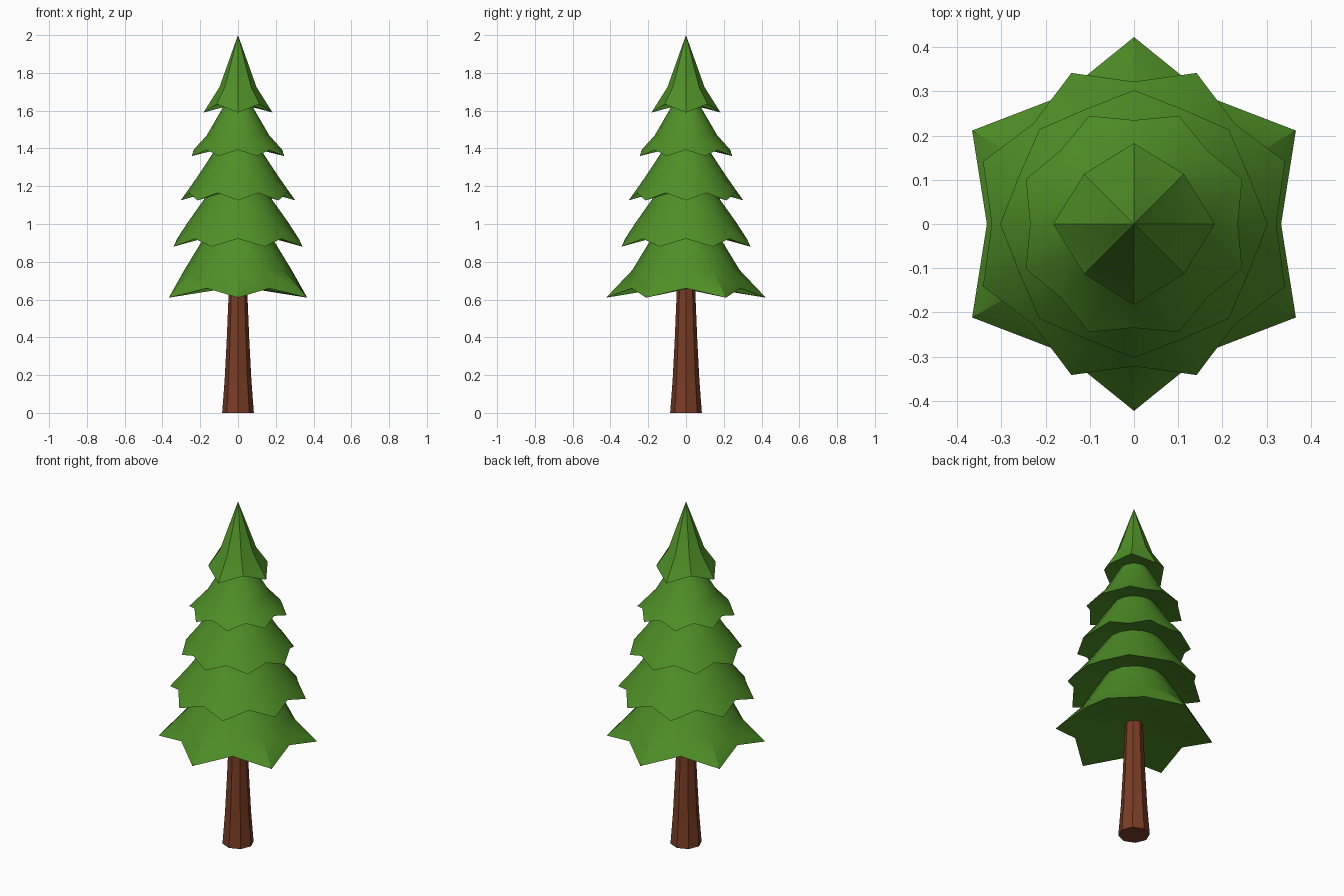
import bpy, bmesh, math

if "Cube" in bpy.data.objects:
    bpy.data.objects.remove(bpy.data.objects["Cube"])


def material(name, rgb):
    m = bpy.data.materials.new(name)
    m.diffuse_color = (*rgb, 1)
    m.use_nodes = True
    m.node_tree.nodes["Principled BSDF"].inputs["Base Color"].default_value = m.diffuse_color
    return m


green = material("leaf green", (0.078, 0.275, 0.02))
brown = material("bark brown", (0.19, 0.046, 0.018))


def loft(name, rings, mat, smooth):
    """Skin a stack of rings; a ring of one point closes to a tip."""
    bm = bmesh.new()
    rows = [[bm.verts.new(p) for p in ring] for ring in rings]
    for a, b in zip(rows, rows[1:]):
        n = max(len(a), len(b))
        for i in range(n):
            j = (i + 1) % n
            if len(a) == 1:
                bm.faces.new((a[0], b[i], b[j]))
            elif len(b) == 1:
                bm.faces.new((a[i], b[0], a[j]))
            else:
                bm.faces.new((a[i], b[i], b[j], a[j]))
    bmesh.ops.recalc_face_normals(bm, faces=bm.faces)
    me = bpy.data.meshes.new(name)
    bm.to_mesh(me)
    bm.free()
    me.materials.append(mat)
    ob = bpy.data.objects.new(name, me)
    bpy.context.collection.objects.link(ob)
    if smooth:
        bpy.ops.object.select_all(action='DESELECT')
        ob.select_set(True)
        bpy.context.view_layer.objects.active = ob
        bpy.ops.object.shade_smooth_by_angle(angle=math.radians(35))


def ring(tips, start, r_tip, z_tip, r_val=None, z_val=None):
    """Ring of points alternating between branch tips and valleys."""
    pts = []
    for i in range(tips * 2):
        a = math.radians(start) + math.pi * i / tips
        valley = i % 2 and r_val is not None
        r, z = (r_val, z_val) if valley else (r_tip, z_tip)
        pts.append((r * math.cos(a), r * math.sin(a), z))
    return pts


# Branch tiers: tips, start angle, top (r, z), shoulder (r, z),
# tip (r, z), valley (r, z), underside (r, z)
tiers = [
    (4, 0, (0, 2.0), (0.098, 1.725), (0.183, 1.59), (0.16, 1.635), (0.075, 1.625)),
    (8, 22.5, (0.055, 1.66), (0.165, 1.47), (0.265, 1.36), (0.235, 1.392), (0.12, 1.40)),
    (8, 0, (0.09, 1.44), (0.215, 1.25), (0.303, 1.125), (0.282, 1.165), (0.16, 1.17)),
    (8, 22.5, (0.13, 1.20), (0.265, 1.01), (0.37, 0.88), (0.322, 0.922), (0.20, 0.935)),
    (6, 30, (0.16, 0.96), (0.285, 0.755), (0.423, 0.61), (0.333, 0.66), (0.17, 0.655)),
]
for k, (n, s, top, mid, tip, val, under) in enumerate(tiers):
    first = [(0, 0, top[1])]
    rings = [first] + ([ring(n, s, *top)] if top[0] else [])
    rings += [ring(n, s, *mid), ring(n, s, *tip, *val), ring(n, s, *under),
              [(0, 0, under[1] + 0.03)]]
    loft(f"branch_tier_{k + 1}", rings, green, True)

# Trunk: flared eight-sided column
trunk = [(0.084, 0), (0.071, 0.17), (0.06, 0.38), (0.05, 0.62), (0.045, 0.75)]
loft("trunk", [[(0, 0, 0)]] + [ring(4, 0, r, z) for r, z in trunk] + [[(0, 0, 0.75)]],
     brown, False)
